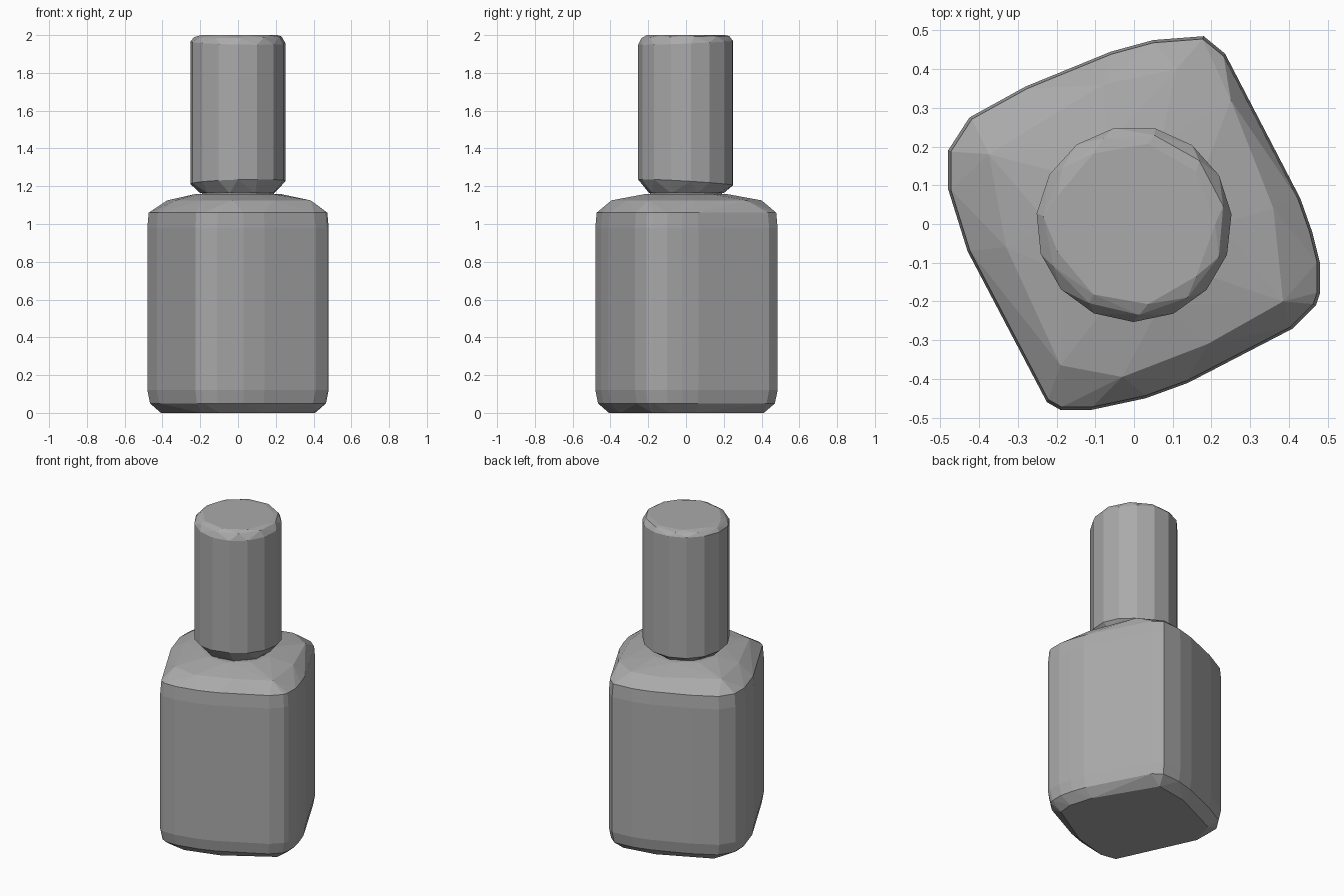
import bpy, bmesh
from math import cos, sin, pi

cube = bpy.data.objects.get("Cube")
if cube:
    bpy.data.objects.remove(cube)

grey = bpy.data.materials.new("mid grey")
grey.use_nodes = True
COLOUR = (0.4, 0.4, 0.4, 1)
grey.diffuse_color = COLOUR
grey.node_tree.nodes["Principled BSDF"].inputs["Base Color"].default_value = COLOUR


def ring(outline, scale, z, tilt=(0, 0)):
    """Scaled copy of an outline at height z, optionally tilted."""
    return [(x * scale, y * scale, z + x * tilt[0] + y * tilt[1]) for x, y in outline]


def circle(radius, sides, turn=0):
    return [(radius * cos(2 * pi * i / sides + turn),
             radius * sin(2 * pi * i / sides + turn)) for i in range(sides)]


def faceted_solid(name, rings):
    """Convex flat-faced solid wrapped around a stack of rings."""
    bm = bmesh.new()
    for points in rings:
        for p in points:
            bm.verts.new(p)
    bmesh.ops.convex_hull(bm, input=bm.verts[:])
    bmesh.ops.delete(bm, geom=[v for v in bm.verts if not v.link_faces], context='VERTS')
    bmesh.ops.dissolve_limit(bm, angle_limit=0.02, verts=bm.verts[:], edges=bm.edges[:])
    bmesh.ops.recalc_face_normals(bm, faces=bm.faces[:])
    mesh = bpy.data.meshes.new(name)
    bm.to_mesh(mesh)
    bm.free()
    mesh.materials.append(grey)
    obj = bpy.data.objects.new(name, mesh)
    bpy.context.collection.objects.link(obj)
    return obj


# Bottle: turned square with softened corners, bevelled base and shoulder
outline = [(0.18, 0.485), (0.235, 0.44), (0.43, 0.065), (0.46, -0.02), (0.48, -0.1),
           (0.48, -0.18), (0.47, -0.21), (0.41, -0.27), (0.14, -0.41), (0.03, -0.45),
           (-0.11, -0.48), (-0.19, -0.48), (-0.225, -0.46), (-0.43, -0.07),
           (-0.48, 0.09), (-0.48, 0.19), (-0.425, 0.275), (-0.28, 0.355),
           (-0.06, 0.445), (0.05, 0.475)]
shoulder = [(0.25, 0.32), (0.36, 0.04), (0.385, -0.2), (0.19, -0.31), (-0.03, -0.395),
            (-0.19, -0.365), (-0.33, -0.06), (-0.375, 0.18), (-0.08, 0.36), (0.11, 0.4)]
faceted_solid("bottle", [
    ring(outline[::2], 0.85, 0),
    ring(outline, 0.97, 0.05),
    ring(outline, 1, 0.12),
    ring(outline, 1, 0.98),
    ring(outline, 0.985, 1.06),
    ring(shoulder, 1, 1.125),
    ring(circle(0.22, 10), 1, 1.16),
])

# Short neck under the cap
faceted_solid("neck", [ring(circle(0.19, 12), 1, z) for z in (1.14, 1.18)])

# Cap: many-sided cylinder with uneven bevels
side = circle(0.253, 15, 0.1)
faceted_solid("cap", [
    ring(circle(0.2, 9, 0.3), 1, 1.163),
    ring(side, 1, 1.22, (0.03, -0.06)),
    ring(side, 1, 1.96, (-0.02, 0.04)),
    ring(circle(0.235, 11, 0.2), 1, 1.99, (0.01, 0.02)),
    ring(circle(0.21, 9), 1, 2.0),
])
